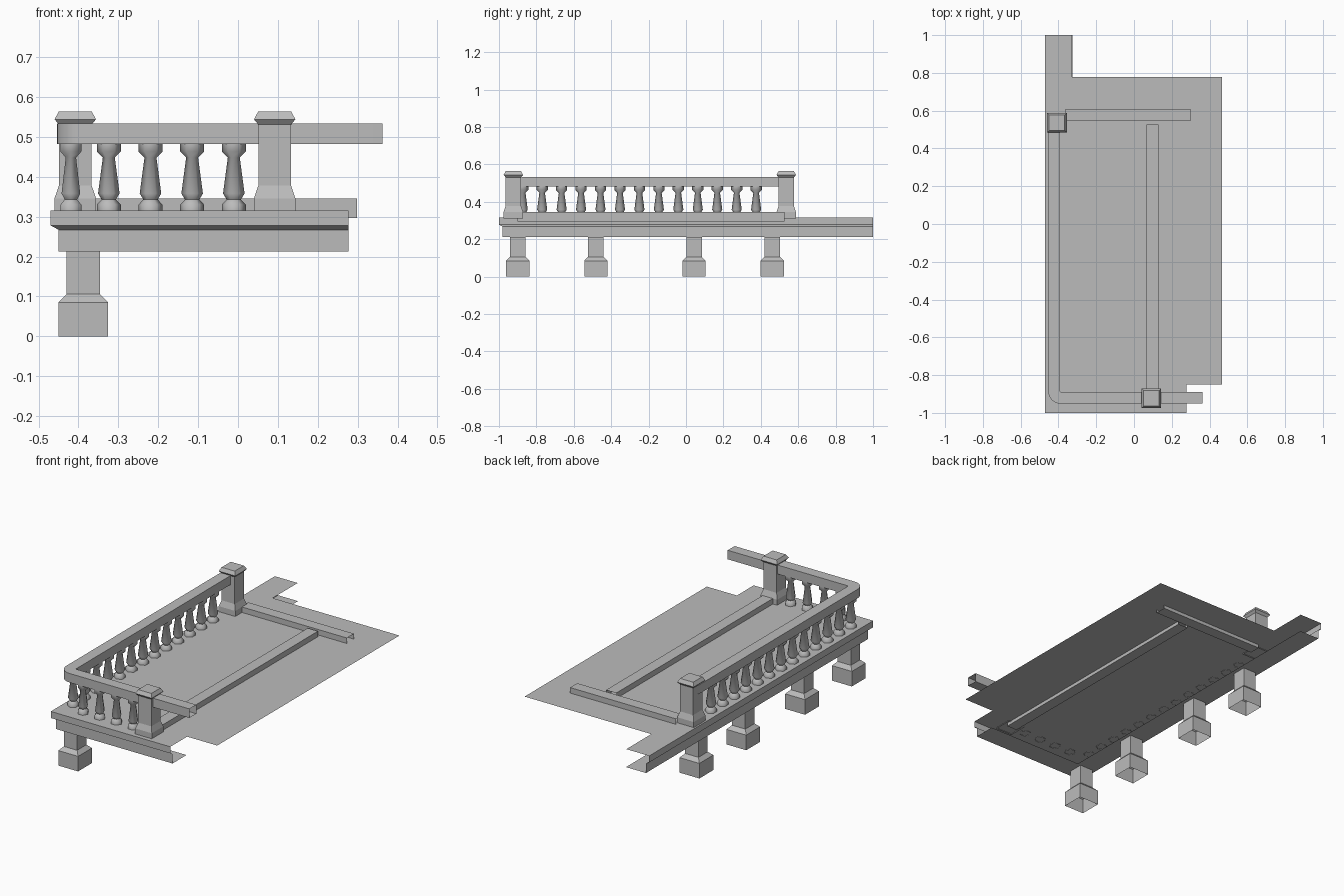
import bpy
import bmesh
from math import cos, sin, pi, radians, sqrt
from mathutils import Vector

cube = bpy.data.objects.get("Cube")
if cube:
    bpy.data.objects.remove(cube)

stone = bpy.data.materials.new("grey stone")
stone.use_nodes = True
stone.diffuse_color = (0.5, 0.5, 0.5, 1)
stone.node_tree.nodes["Principled BSDF"].inputs["Base Color"].default_value = (0.5, 0.5, 0.5, 1)


def make_mesh(name, bm):
    mesh = bpy.data.meshes.new(name)
    bm.to_mesh(mesh)
    bm.free()
    mesh.materials.append(stone)
    return mesh


def place(name, mesh, location=(0, 0, 0), turn=0, smooth=0):
    obj = bpy.data.objects.new(name, mesh)
    bpy.context.collection.objects.link(obj)
    obj.location = location
    obj.rotation_euler.z = turn
    if smooth:
        bpy.ops.object.select_all(action='DESELECT')
        obj.select_set(True)
        bpy.context.view_layer.objects.active = obj
        bpy.ops.object.shade_smooth_by_angle(angle=radians(smooth))
    return obj


def stack(name, sides, profile, phase=0.0, top=False):
    """Rings of (radius, height) joined into a column, open at the bottom."""
    bm = bmesh.new()
    rings = []
    for r, z in profile:
        angles = [phase + 2 * pi * i / sides for i in range(sides)]
        rings.append([bm.verts.new((r * cos(a), r * sin(a), z)) for a in angles])
    for low, high in zip(rings, rings[1:]):
        for i in range(sides):
            j = (i + 1) % sides
            bm.faces.new((low[i], low[j], high[j], high[i]))
    if top:
        bm.faces.new(rings[-1])
    return make_mesh(name, bm)


def square(profile):
    return [(h * sqrt(2), z) for h, z in profile]


def sweep(name, path, profile, closed=True, smooth=0):
    """Profile of (offset to the right, height) carried along a flat path, mitred."""
    bm = bmesh.new()
    pts = [Vector(p) for p in path]
    rows = []
    for i, p in enumerate(pts):
        dirs = [(b - a).normalized() for a, b in zip(pts[max(i - 1, 0):i + 1], pts[max(i - 1, 0) + 1:i + 2])]
        normals = [Vector((d.y, -d.x)) for d in dirs]
        n = sum(normals, Vector((0, 0))).normalized()
        n /= n.dot(normals[0])
        rows.append([bm.verts.new((p.x + n.x * o, p.y + n.y * o, z)) for o, z in profile])
    count = len(profile)
    for a, b in zip(rows, rows[1:]):
        for i in range(count if closed else count - 1):
            j = (i + 1) % count
            bm.faces.new((b[i], b[j], a[j], a[i]))
    return place(name, make_mesh(name, bm), smooth=smooth)


def bar(w, low, high):
    return [(-w, high), (-w, low), (w, low), (w, high)]


# Floor sheet with its two tongues
bm = bmesh.new()
outline = [(-.47, -1), (.277, -1), (.277, -.85), (.465, -.85), (.465, .777),
           (-.327, .777), (-.327, 1), (-.47, 1)]
bm.faces.new([bm.verts.new((x, y, .315)) for x, y in outline])
place("floor", make_mesh("floor", bm))

# Edge moulding and support beam along the two outer sides
sweep("edge_beam", [(.277, -1), (-.47, -1), (-.47, 1)],
      [(0, .315), (0, .278), (.02, .267), (.02, .213), (.145, .213)], closed=False)

# Low curbs on the floor
sweep("back_curb", [(-.362, .576), (.299, .576)], bar(.032, .296, .346))
sweep("long_curb", [(.099, -.9), (.099, .527)], bar(.032, .296, .346))

# Handrail with a rounded corner
rx, ry, rad = -.423, -.92, .035
corner = [(rx + rad - rad * sin(a), ry + rad - rad * cos(a))
          for a in [i * pi / 12 for i in range(7)]]
sweep("handrail", [(.362, ry)] + corner + [(rx, .537)], bar(.031, .482, .533), smooth=40)

# Posts with a wide foot and a flared cap
post = stack("post", 4, square([(.052, .31), (.052, .346), (.041, .378), (.041, .531),
                                (.052, .544), (.041, .564)]), pi / 4, top=True)
place("front_post", post, (.092, -.923, 0))
place("back_post", post, (-.408, .536, 0))

# Supporting legs under the left edge beam
leg = stack("leg", 4, square([(.062, 0), (.062, .085), (.0415, .106), (.0415, .213)]), pi / 4)
for n, y in enumerate((-.9, -.482, .043, .461)):
    place(f"leg_{n + 1}", leg, (-.388, y, 0))

# Six-sided balusters
baluster = stack("baluster", 6, [(.03, .313), (.03, .33), (.018, .343), (.027, .358),
                                 (.015, .448), (.03, .463), (.03, .482)])
for n in range(4):
    place(f"front_baluster_{n + 1}", baluster, (-.324 + n * .1045, ry, 0), smooth=62)
for n in range(13):
    place(f"side_baluster_{n + 1}", baluster, (-.419, -.873 + n * .104, 0), pi / 2, smooth=62)
